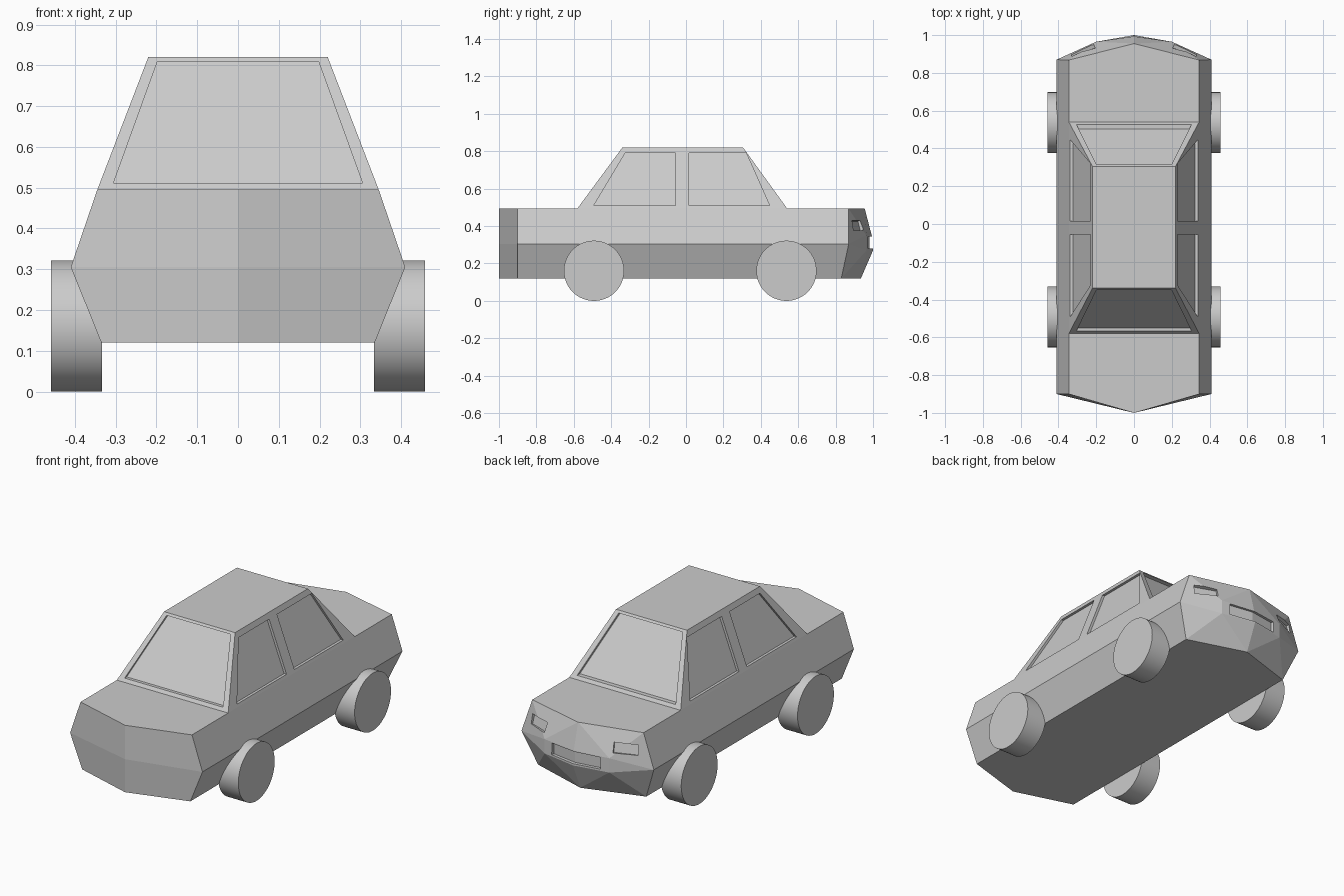
import bpy, bmesh
from math import radians
from mathutils import Vector, Euler

default = bpy.data.objects.get("Cube")
if default:
    bpy.data.objects.remove(default, do_unlink=True)

GREY = (0.6, 0.6, 0.6, 1)
paint = bpy.data.materials.new("plain grey")
paint.use_nodes = True
paint.diffuse_color = GREY
paint.node_tree.nodes["Principled BSDF"].inputs["Base Color"].default_value = GREY


def finish(name, bm):
    """Weld, orient and link a mesh as a named object."""
    bmesh.ops.remove_doubles(bm, verts=bm.verts, dist=0.0005)
    bmesh.ops.recalc_face_normals(bm, faces=bm.faces)
    mesh = bpy.data.meshes.new(name)
    bm.to_mesh(mesh)
    bm.free()
    mesh.materials.append(paint)
    obj = bpy.data.objects.new(name, mesh)
    bpy.context.collection.objects.link(obj)
    return obj


def face(bm, points):
    bm.faces.new([bm.verts.new(p) for p in points])


def both_sides(bm, points):
    """Add a face and its mirror image across x = 0."""
    face(bm, points)
    face(bm, [(-p[0], p[1], p[2]) for p in reversed(points)])


def recessed_panel(bm, outer, inner, push, mirror=False):
    """A quad with a window opening sunk along the push vector."""
    add = both_sides if mirror else face
    floor = [Vector(p) + Vector(push) for p in inner]
    for i in range(4):
        j = (i + 1) % 4
        add(bm, [outer[i], outer[j], inner[j], inner[i]])
        add(bm, [inner[i], inner[j], floor[j], floor[i]])
    add(bm, floor)


# Lower body: wedge at one end, faceted nose with lamps at the other
LOW, MID, TOP = 0.12, 0.305, 0.495
HALF = {LOW: 0.335, MID: 0.41, TOP: 0.345}
wedge_mid = {z: (0, -1.0, z) for z in HALF}
wedge_side = {z: (w, -0.9, z) for z, w in HALF.items()}
nose_side = {z: (HALF[z], y, z) for z, y in ((LOW, 0.83), (MID, 0.87), (TOP, 0.868))}
nose_top = (0, 0.955, TOP)
nose_low = (0, 0.935, LOW)
brow_mid, brow_side = (0, 0.993, 0.35), (0.2, 0.965, 0.35)
lip_mid, lip_side = (0, 1.0, 0.27), (0.2, 0.965, 0.27)

bm = bmesh.new()
for a, b in ((TOP, MID), (MID, LOW)):
    both_sides(bm, [wedge_mid[a], wedge_side[a], wedge_side[b], wedge_mid[b]])
    both_sides(bm, [wedge_side[a], nose_side[a], nose_side[b], wedge_side[b]])
both_sides(bm, [wedge_mid[TOP], wedge_side[TOP], nose_side[TOP], nose_top])
both_sides(bm, [wedge_mid[LOW], wedge_side[LOW], nose_side[LOW], nose_low])
both_sides(bm, [nose_top, nose_side[TOP], brow_side])
both_sides(bm, [nose_top, brow_side, brow_mid])
both_sides(bm, [nose_side[TOP], nose_side[MID], brow_side])
both_sides(bm, [brow_mid, brow_side, lip_side, lip_mid])
both_sides(bm, [brow_side, nose_side[MID], lip_side])
both_sides(bm, [lip_side, nose_side[MID], nose_side[LOW]])
both_sides(bm, [lip_side, nose_side[LOW], nose_low])
both_sides(bm, [lip_side, nose_low, lip_mid])
body = finish("lower_body", bm)


def sink(target, centre, size, pitch, yaw):
    """Cut a shallow slanted rectangular recess into the target."""
    cutter_bm = bmesh.new()
    bmesh.ops.create_cube(cutter_bm, size=1)
    cutter = finish("recess_cutter", cutter_bm)
    cutter.hide_render = True
    cutter.scale = size
    cutter.rotation_euler = Euler((radians(pitch), 0, radians(yaw)))
    outward = cutter.rotation_euler.to_matrix() @ Vector((0, 1, 0))
    cutter.location = Vector(centre) + outward * (size[1] / 2 - 0.015)
    mod = target.modifiers.new("recess", 'BOOLEAN')
    mod.operation = 'DIFFERENCE'
    mod.solver = 'EXACT'
    mod.object = cutter
    bpy.context.view_layer.objects.active = target
    bpy.ops.object.modifier_apply(modifier=mod.name)
    bpy.data.objects.remove(cutter, do_unlink=True)


# Lamp pockets and the wide central grille slot
for s in (1, -1):
    sink(body, (s * 0.27, 0.917, 0.403), (0.13, 0.08, 0.055), 15, -s * 20)
    sink(body, (s * 0.074, 0.984, 0.312), (0.155, 0.06, 0.065), 0, -s * 9)

# Cabin: tapered box with recessed windows
ROOF, ROOF_W, BASE_W = 0.82, 0.22, HALF[TOP]
FRONT, BACK = (-0.58, -0.34), (0.54, 0.305)


def blend(pair, z):
    t = (z - TOP) / (ROOF - TOP)
    return pair[0] + (pair[1] - pair[0]) * t


def side(y, z):
    return (blend((BASE_W, ROOF_W), z), y, z)


def end(ys, x, z):
    return (x, blend(ys, z), z)


bm = bmesh.new()
face(bm, [(-ROOF_W, FRONT[1], ROOF), (ROOF_W, FRONT[1], ROOF),
          (ROOF_W, BACK[1], ROOF), (-ROOF_W, BACK[1], ROOF)])
SILL, HEAD, PILLAR = 0.51, 0.79, -0.02
# Side windows: outer lower y, outer upper y, pillar edge y
for ys, low_y, high_y, post_y in ((FRONT, -0.493, -0.325, -0.055),
                                  (BACK, 0.447, 0.322, 0.015)):
    outer = [side(ys[0], TOP), side(PILLAR, TOP), side(PILLAR, ROOF), side(ys[1], ROOF)]
    inner = [side(low_y, SILL), side(post_y, SILL), side(post_y, HEAD), side(high_y, HEAD)]
    recessed_panel(bm, outer, inner, (-0.015, 0, 0), mirror=True)
# Windscreen and opposite screen
for ys, push in ((FRONT, 0.018), (BACK, -0.025)):
    outer = [end(ys, -BASE_W, TOP), end(ys, BASE_W, TOP),
             end(ys, ROOF_W, ROOF), end(ys, -ROOF_W, ROOF)]
    inner = [end(ys, -0.305, 0.512), end(ys, 0.305, 0.512),
             end(ys, 0.198, 0.808), end(ys, -0.198, 0.808)]
    recessed_panel(bm, outer, inner, (0, push, 0))
finish("cabin", bm)

# Wheels: plain smooth discs
for s, side_name in ((1, "left"), (-1, "right")):
    for y, end_name in ((-0.492, "front"), (0.537, "rear")):
        bpy.ops.mesh.primitive_cylinder_add(
            vertices=64, radius=0.161, depth=0.125,
            location=(s * 0.3965, y, 0.161), rotation=(0, radians(90), 0))
        wheel = bpy.context.object
        wheel.name = f"{end_name}_{side_name}_wheel"
        wheel.data.materials.append(paint)
        bpy.ops.object.shade_smooth_by_angle(angle=radians(30))
